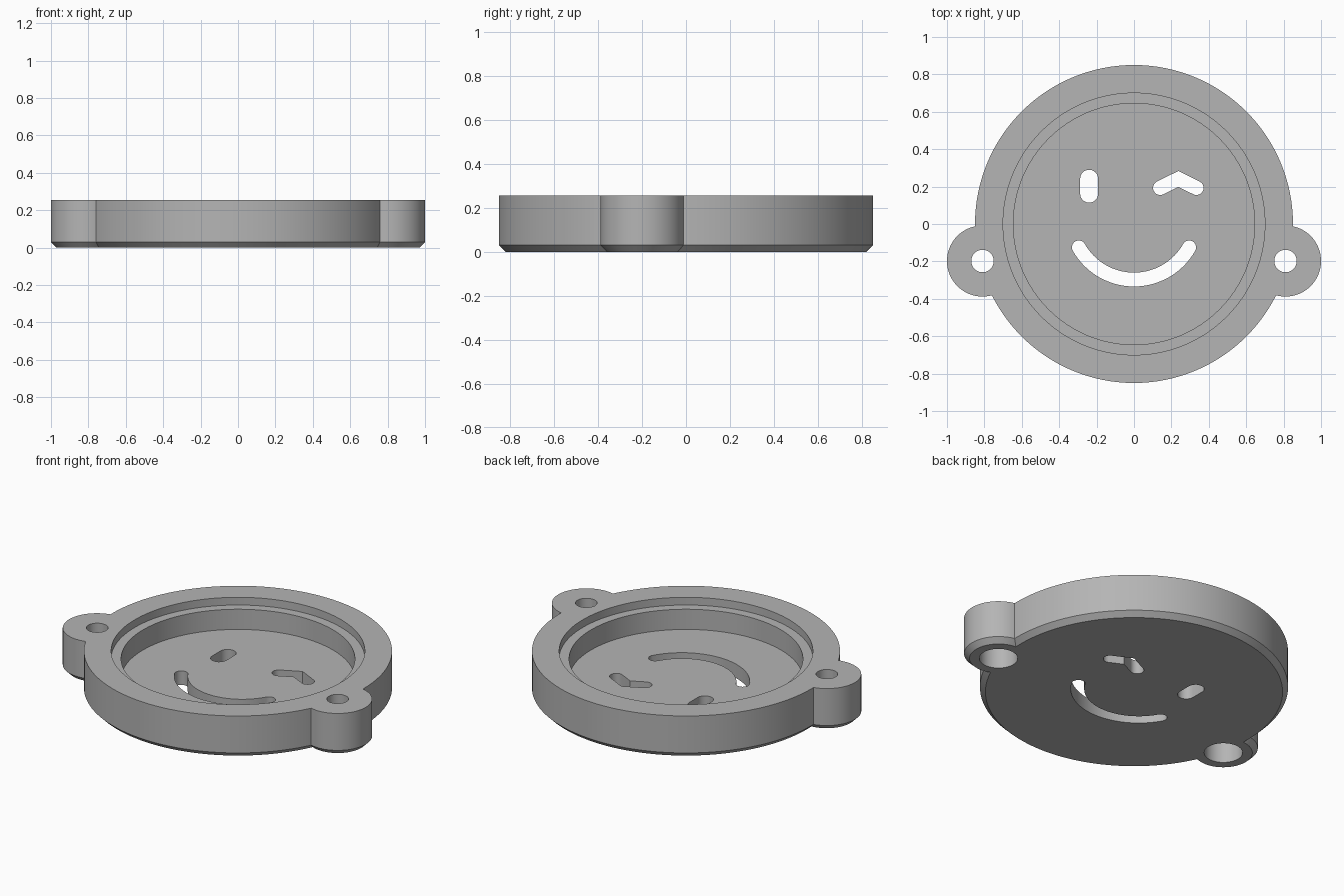
import bpy
import bmesh
from math import sin, cos, pi, atan2, radians
from mathutils import Vector

cube = bpy.data.objects.get("Cube")
if cube:
    bpy.data.objects.remove(cube, do_unlink=True)

HEIGHT, CHAMFER = 0.255, 0.03
FLOOR, LEDGE = 0.085, 0.208
LUG_X, LUG_Y, LUG_R = 0.81, -0.198, 0.19

grey = bpy.data.materials.new("plain grey")
grey.use_nodes = True
colour = (0.46, 0.46, 0.46, 1)
grey.diffuse_color = colour
grey.node_tree.nodes["Principled BSDF"].inputs["Base Color"].default_value = colour


def add_object(name, bm):
    bmesh.ops.recalc_face_normals(bm, faces=bm.faces)
    mesh = bpy.data.meshes.new(name)
    bm.to_mesh(mesh)
    bm.free()
    mesh.materials.append(grey)
    obj = bpy.data.objects.new(name, mesh)
    bpy.context.collection.objects.link(obj)
    return obj


def turned(name, profile, x=0, y=0, segments=64):
    """Solid of revolution from (radius, height) pairs, with flat caps."""
    bm = bmesh.new()
    rings = []
    for r, z in profile:
        angles = [2 * pi * i / segments for i in range(segments)]
        rings.append([bm.verts.new((x + r * cos(a), y + r * sin(a), z)) for a in angles])
    for low, high in zip(rings, rings[1:]):
        for i in range(segments):
            j = (i + 1) % segments
            bm.faces.new((low[i], low[j], high[j], high[i]))
    bm.faces.new(rings[0][::-1])
    bm.faces.new(rings[-1])
    return add_object(name, bm)


def slot(name, path, r, cap_steps=12):
    """Upright cutter following a path, with rounded ends."""
    pts = [Vector(p) for p in path]

    def side(points):
        out = []
        for i, p in enumerate(points):
            before = (p - points[i - 1]).normalized() if i else None
            after = (points[i + 1] - p).normalized() if i + 1 < len(points) else None
            a, b = before or after, after or before
            t = (a + b).normalized()
            out.append(p + Vector((t.y, -t.x)) * r / max(t.dot(a), 0.5))
        # half-round end
        d = (points[-1] - points[-2]).normalized()
        start = atan2(d.y, d.x) - pi / 2
        for k in range(1, cap_steps):
            a = start + pi * k / cap_steps
            out.append(points[-1] + Vector((cos(a), sin(a))) * r)
        return out

    bm = bmesh.new()
    verts = [bm.verts.new((p.x, p.y, -0.05)) for p in side(pts) + side(pts[::-1])]
    face = bm.faces.new(verts)
    new = bmesh.ops.extrude_face_region(bm, geom=[face])["geom"]
    top = [v for v in new if isinstance(v, bmesh.types.BMVert)]
    bmesh.ops.translate(bm, verts=top, vec=(0, 0, FLOOR + 0.08))
    return add_object(name, bm)


def combine(target, tool, operation):
    mod = target.modifiers.new(tool.name, "BOOLEAN")
    mod.operation, mod.object, mod.solver = operation, tool, "EXACT"
    bpy.context.view_layer.objects.active = target
    bpy.ops.object.modifier_apply(modifier=mod.name)
    bpy.data.objects.remove(tool, do_unlink=True)


def chamfered(r):
    return [(r - CHAMFER, 0), (r, CHAMFER), (r, HEIGHT)]


# Round body with two mounting lugs
body = turned("holder_body", chamfered(0.85), segments=128)
for s in (-1, 1):
    combine(body, turned("lug", chamfered(LUG_R), s * LUG_X, LUG_Y), "UNION")

# Stepped pocket
combine(body, turned("pocket", [(0.645, FLOOR), (0.645, LEDGE), (0.70, LEDGE),
                                (0.70, HEIGHT + 0.1)], segments=128), "DIFFERENCE")

# Screw holes, wider from below
for s in (-1, 1):
    hole = [(0.106, -0.1), (0.106, 0.15), (0.06, 0.15), (0.06, HEIGHT + 0.1)]
    combine(body, turned("screw_hole", hole, s * LUG_X, LUG_Y, 48), "DIFFERENCE")

# Face openings: open eye, winking eye, smile
combine(body, slot("open_eye", [(-0.24, 0.162), (-0.24, 0.242)], 0.048), "DIFFERENCE")
combine(body, slot("winking_eye", [(0.14, 0.193), (0.237, 0.241), (0.334, 0.193)], 0.038),
        "DIFFERENCE")
smile_r, smile_y, reach = 0.339, 0.042, radians(60.5)
angles = [-pi / 2 - reach + 2 * reach * i / 32 for i in range(33)]
smile = [(smile_r * cos(a), smile_y + smile_r * sin(a)) for a in angles]
combine(body, slot("smile", smile, 0.037), "DIFFERENCE")

# Smooth round walls, sharp edges
bpy.ops.object.select_all(action="DESELECT")
body.select_set(True)
bpy.context.view_layer.objects.active = body
bpy.ops.object.shade_smooth_by_angle(angle=radians(25))
